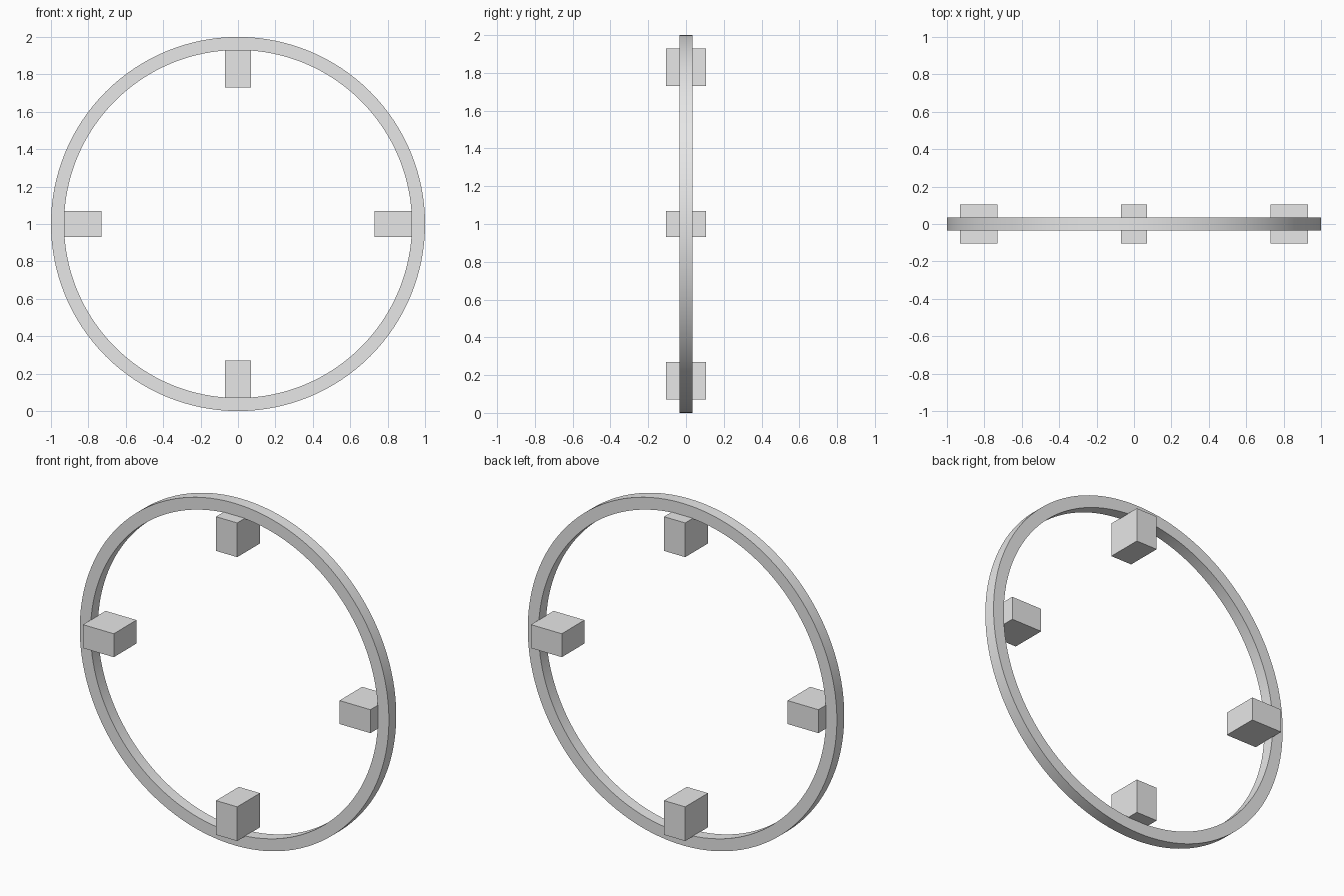
import bpy
import bmesh
from math import cos, sin, pi, radians
from mathutils import Matrix, Vector

cube = bpy.data.objects.get("Cube")
if cube:
    bpy.data.objects.remove(cube, do_unlink=True)

OUTER, INNER, HALF = 1.0, 0.93, 0.034
SEGMENTS = 128
CENTRE = Vector((0, 0, OUTER))

grey = bpy.data.materials.new("light grey")
grey.use_nodes = True
grey.diffuse_color = (0.8, 0.8, 0.8, 1)
grey.node_tree.nodes["Principled BSDF"].inputs["Base Color"].default_value = (0.8, 0.8, 0.8, 1)


def add_object(name, bm):
    bmesh.ops.recalc_face_normals(bm, faces=bm.faces)
    mesh = bpy.data.meshes.new(name)
    bm.to_mesh(mesh)
    bm.free()
    mesh.materials.append(grey)
    obj = bpy.data.objects.new(name, mesh)
    obj.location = CENTRE
    bpy.context.collection.objects.link(obj)
    return obj


# Upright ring: a rectangular section swept around the y axis
bm = bmesh.new()
section = [(OUTER, -HALF), (OUTER, HALF), (INNER, HALF), (INNER, -HALF)]
loops = []
for i in range(SEGMENTS):
    a = 2 * pi * i / SEGMENTS
    loops.append([bm.verts.new((r * cos(a), y, r * sin(a))) for r, y in section])
for i, loop in enumerate(loops):
    after = loops[(i + 1) % SEGMENTS]
    for j in range(4):
        k = (j + 1) % 4
        bm.faces.new((loop[j], loop[k], after[k], after[j]))
ring = add_object("ring", bm)
bpy.context.view_layer.objects.active = ring
ring.select_set(True)
bpy.ops.object.shade_smooth_by_angle(angle=radians(30))

# Four blocks reaching inward from the ring
LENGTH, DEPTH, WIDTH = 0.2, 0.21, 0.137
for i, side in enumerate(("left", "top", "right", "bottom")):
    bm = bmesh.new()
    place = (Matrix.Rotation(-i * pi / 2, 4, 'Y')
             @ Matrix.Translation((INNER - LENGTH / 2, 0, 0))
             @ Matrix.Diagonal((LENGTH, DEPTH, WIDTH, 1)))
    bmesh.ops.create_cube(bm, size=1, matrix=place)
    add_object(side + "_block", bm)
